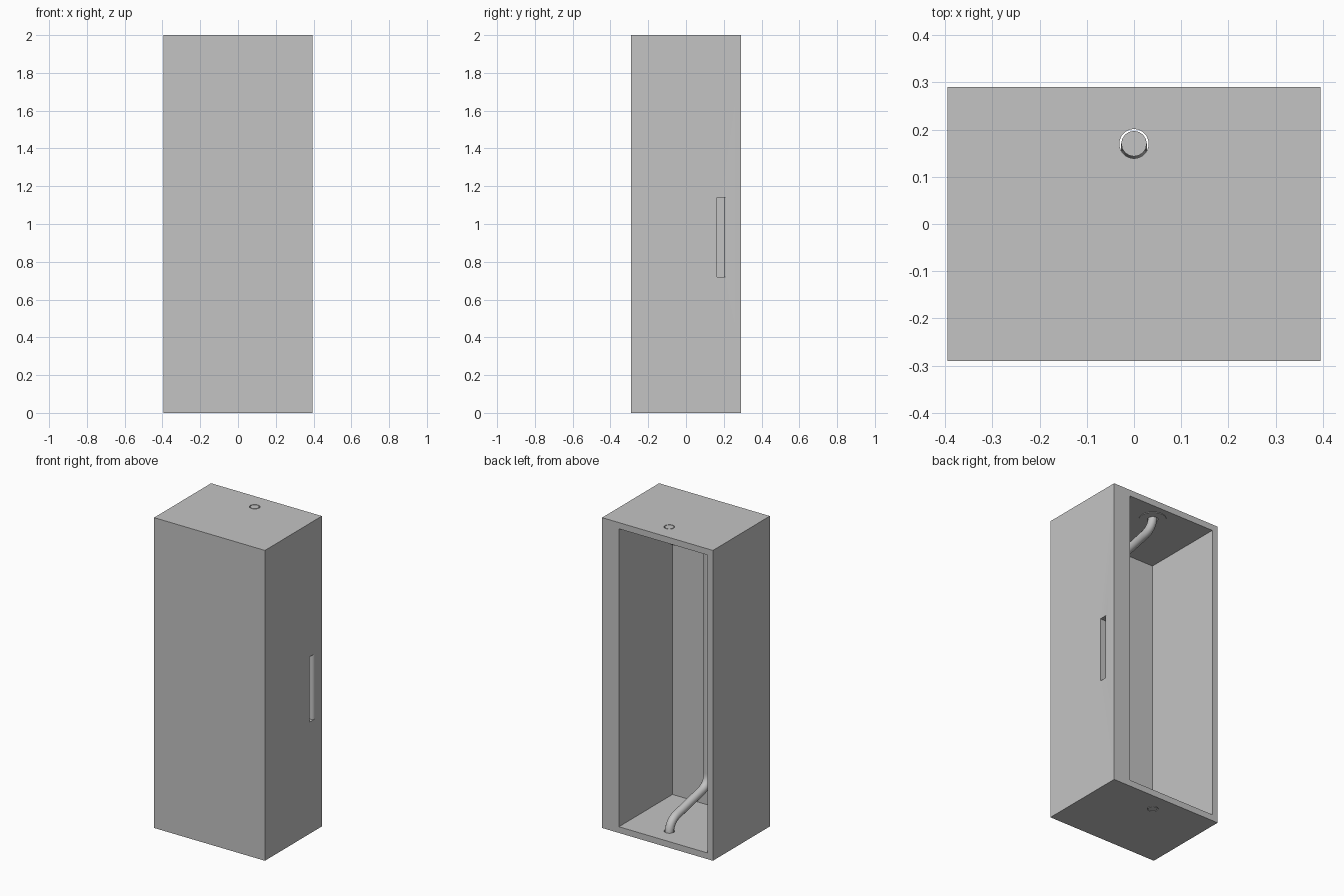
import bpy
import bmesh
import math
from mathutils import Vector

old = bpy.data.objects.get("Cube")
if old:
    bpy.data.objects.remove(old, do_unlink=True)

HX, HY, H, T = 0.395, 0.29, 2.0, 0.04   # half width, half depth, height, wall
PIPE_Y, PIPE_R = 0.17, 0.027

grey = bpy.data.materials.new("plain_grey")
grey.use_nodes = True
colour = (0.55, 0.55, 0.55, 1)
grey.diffuse_color = colour
grey.node_tree.nodes["Principled BSDF"].inputs["Base Color"].default_value = colour


def finish(name, bm):
    mesh = bpy.data.meshes.new(name)
    bmesh.ops.recalc_face_normals(bm, faces=bm.faces)
    bm.to_mesh(mesh)
    bm.free()
    ob = bpy.data.objects.new(name, mesh)
    bpy.context.collection.objects.link(ob)
    mesh.materials.append(grey)
    return ob


def prism(name, outline, z0, z1):
    """Extrude an xy outline from z0 to z1."""
    bm = bmesh.new()
    face = bm.faces.new([bm.verts.new((x, y, z0)) for x, y in outline])
    top = bmesh.ops.extrude_face_region(bm, geom=[face])["geom"]
    bmesh.ops.translate(bm, vec=(0, 0, z1 - z0),
                        verts=[v for v in top if isinstance(v, bmesh.types.BMVert)])
    return finish(name, bm)


def rect(x0, x1, y0, y1):
    return [(x0, y0), (x1, y0), (x1, y1), (x0, y1)]


def circle(r, n=48):
    return [(r * math.cos(i * math.tau / n), PIPE_Y + r * math.sin(i * math.tau / n))
            for i in range(n)]


def activate(ob):
    bpy.ops.object.select_all(action='DESELECT')
    ob.select_set(True)
    bpy.context.view_layer.objects.active = ob


def cut(ob, cutter):
    mod = ob.modifiers.new("cut", 'BOOLEAN')
    mod.operation = 'DIFFERENCE'
    mod.solver = 'EXACT'
    mod.object = cutter
    activate(ob)
    bpy.ops.object.modifier_apply(modifier=mod.name)
    bpy.data.objects.remove(cutter, do_unlink=True)


# Cabinet shell, open at the back, with one thick side
cabinet = prism("cabinet", rect(-HX, HX, -HY, HY), 0, H)
cut(cabinet, prism("cavity", rect(-HX + T, HX - 0.12, -HY + 0.035, HY + 0.1), T, H - T))

# Grip recess with a rounded rear lip
lip = 0.02
grip = [(HX + 0.05, 0.165), (HX - 0.08, 0.165), (HX - 0.08, 0.22 - lip)]
for i in range(9):
    a = math.radians(-90 + i * 90 / 8)
    grip.append((HX - lip + lip * math.cos(a), 0.22 + lip * math.sin(a)))
grip.append((HX + 0.05, 0.22))
cut(cabinet, prism("grip_cutter", grip, 0.72, 1.14))

# Pipe holes through floor and ceiling
for z in (0, H - T):
    cut(cabinet, prism("hole_cutter", circle(0.031), z - 0.02, z + T + 0.02))
activate(cabinet)
bpy.ops.object.shade_smooth_by_angle(angle=math.radians(30))

# Thin ring round the pipe on the ceiling
bm = bmesh.new()
loops = [[bm.verts.new((x, y, z)) for x, y in circle(r)]
         for r, z in ((0.031, H - T), (0.031, H - T - 0.004),
                      (0.08, H - T - 0.004), (0.08, H - T))]
for a, b in zip(loops, loops[1:] + loops[:1]):
    for i in range(len(a)):
        j = (i + 1) % len(a)
        bm.faces.new((a[i], a[j], b[j], b[i]))
ring = finish("ceiling_ring", bm)
activate(ring)
bpy.ops.object.shade_smooth_by_angle(angle=math.radians(30))

# Pipe: up through the floor, forward to the front wall, up, and back again
FRONT_Y = -0.227
corners = [Vector((0, y, z)) for y, z in
           ((PIPE_Y, 0), (PIPE_Y, 0.10), (FRONT_Y, 0.19),
            (FRONT_Y, H - 0.19), (PIPE_Y, H - 0.10), (PIPE_Y, H))]
path = [corners[0]]
for p, c, n in zip(corners, corners[1:], corners[2:]):
    a = c + (p - c).normalized() * 0.08
    b = c + (n - c).normalized() * 0.08
    for i in range(13):
        t = i / 12
        path.append(a * (1 - t) ** 2 + c * 2 * t * (1 - t) + b * t * t)
path.append(corners[-1])

curve = bpy.data.curves.new("pipe", 'CURVE')
curve.dimensions = '3D'
curve.bevel_depth = PIPE_R
curve.bevel_resolution = 6
curve.use_fill_caps = True
spline = curve.splines.new('POLY')
spline.points.add(len(path) - 1)
for point, co in zip(spline.points, path):
    point.co = (*co, 1)
curve.materials.append(grey)
pipe = bpy.data.objects.new("pipe", curve)
bpy.context.collection.objects.link(pipe)
activate(pipe)
bpy.ops.object.convert(target='MESH')
bpy.ops.object.shade_smooth_by_angle(angle=math.radians(40))
